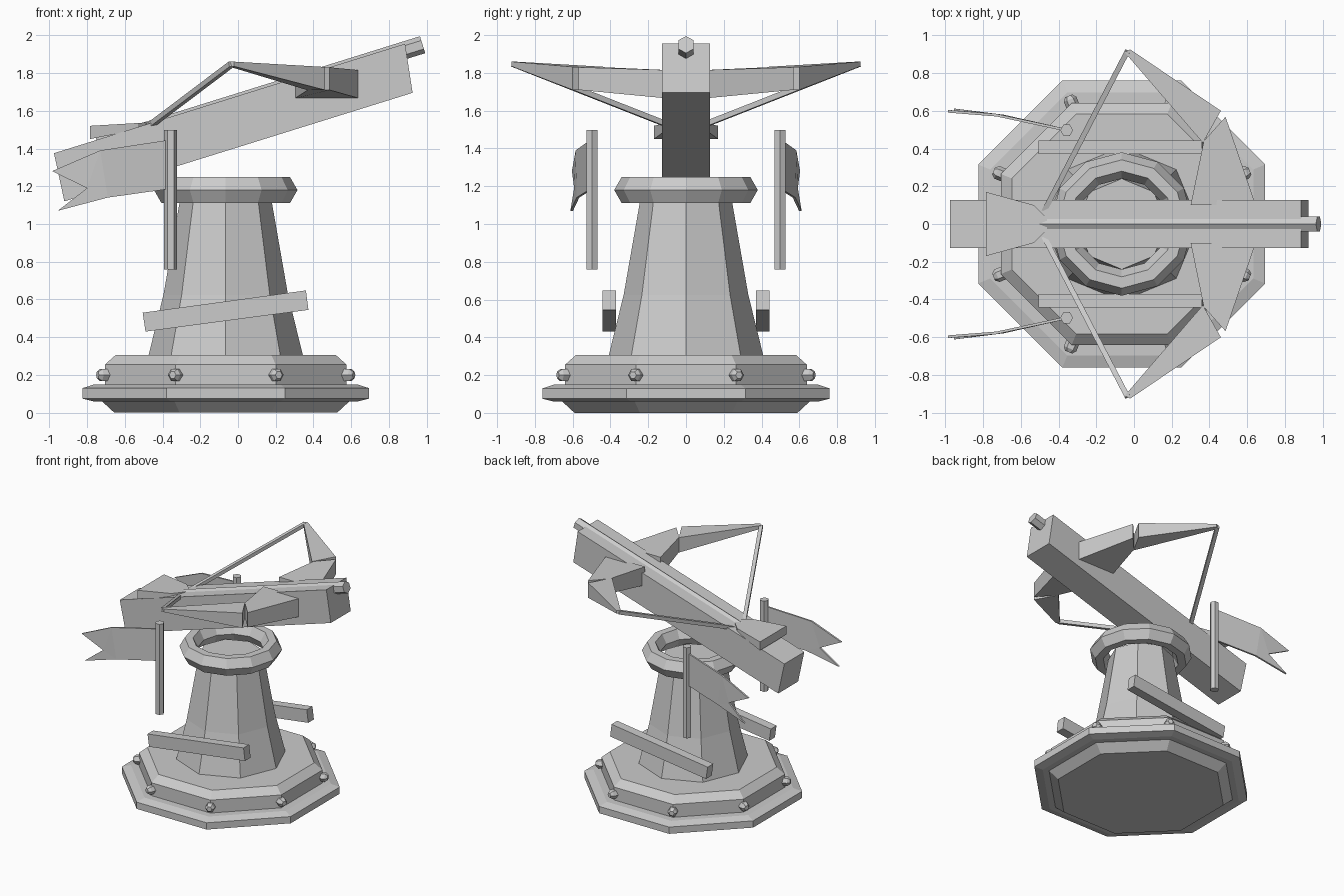
import bpy, bmesh, math
from mathutils import Vector, Matrix

if "Cube" in bpy.data.objects:
    bpy.data.objects.remove(bpy.data.objects["Cube"])

grey = bpy.data.materials.new("plain grey")
grey.diffuse_color = (0.6, 0.6, 0.6, 1)
grey.use_nodes = True
grey.node_tree.nodes["Principled BSDF"].inputs["Base Color"].default_value = grey.diffuse_color
CX = -0.065                      # axis of the base and tower
TILT = math.atan2(0.58, 1.86)    # upward tilt of the weapon


def finish(name, bm):
    bmesh.ops.recalc_face_normals(bm, faces=bm.faces)
    me = bpy.data.meshes.new(name)
    bm.to_mesh(me)
    bm.free()
    me.materials.append(grey)
    ob = bpy.data.objects.new(name, me)
    bpy.context.collection.objects.link(ob)
    return ob


def loft(name, rings, closed=False):
    """Bridge equal-sized rings of points; cap the ends or close the loop."""
    bm = bmesh.new()
    vs = [[bm.verts.new(p) for p in r] for r in rings]
    n = len(vs[0])
    pairs = list(zip(vs, vs[1:])) + ([(vs[-1], vs[0])] if closed else [])
    for a, b in pairs:
        for i in range(n):
            j = (i + 1) % n
            bm.faces.new((a[i], a[j], b[j], b[i]))
    if not closed:
        bm.faces.new(vs[0])
        bm.faces.new(vs[-1])
    return finish(name, bm)


def ring(r, z, n, phase=0.0):
    return [(CX + r * math.cos(phase + math.tau * i / n),
             r * math.sin(phase + math.tau * i / n), z) for i in range(n)]


def rod(name, a, b, r, n, phase=0.0, r2=None):
    """Straight prism between two points, with an upright cross-section."""
    a, b = Vector(a), Vector(b)
    d = (b - a).normalized()
    ref = Vector((0, 0, 1)) if abs(d.z) < 0.9 else Vector((1, 0, 0))
    u = (ref - d * ref.dot(d)).normalized()
    w = d.cross(u)
    dirs = [u * math.cos(phase + math.tau * i / n) + w * math.sin(phase + math.tau * i / n)
            for i in range(n)]
    return loft(name, [[a + v * r for v in dirs], [b + v * (r2 or r) for v in dirs]])


def slab(name, outline, y0, y1):
    """Side outline (x, z) extruded between two y values."""
    return loft(name, [[(x, y, z) for x, z in outline] for y in (y0, y1)])


# Stepped octagonal base (apothem, height)
k = 1 / math.cos(math.pi / 8)
base = [(.59, 0), (.655, .06), (.70, .06), (.76, .075), (.76, .13), (.697, .15),
        (.64, .15), (.64, .255), (.582, .307)]
loft("base", [ring(r * k, z, 8, math.pi / 8) for r, z in base])

# Bolt heads on the corners of the base
for i in range(8):
    a = math.pi / 8 + i * math.pi / 4
    p = [(CX + r * math.cos(a), r * math.sin(a), .2) for r in (.66, .715, .735)]
    rod(f"bolt_{i}", p[0], p[1], .036, 6, math.pi / 6)
    rod(f"bolt_cap_{i}", p[1], p[2], .036, 6, math.pi / 6, .02)

# Tapered tower and its collar
loft("tower", [ring(r, z, 8) for r, z in ((.41, .3), (.33, .625), (.24, 1.14))])
collar = [(.38, 1.18), (.34, 1.25), (.28, 1.25), (.24, 1.18), (.28, 1.11), (.34, 1.11)]
loft("collar", [ring(r, z, 12) for r, z in collar], closed=True)

# Weapon stock and the bolt lying in it
slab("stock", [(-.975, 1.375), (.885, 1.955), (.925, 1.695), (-.92, 1.12)], -.128, .128)
tip = Vector((.978, 0, 1.95))
axis = Vector((math.cos(TILT), 0, math.sin(TILT)))
rod("bolt_shaft", tip - axis * 1.80, tip, .047, 6)

# Flared tail of the bolt (x, half width, bottom, top)
tail = [(-.785, .17, 1.45, 1.52), (-.53, .10, 1.50, 1.535), (-.46, .03, 1.52, 1.54)]
loft("bolt_tail", [[(x, -w, b), (x, w, b), (x, w, t), (x, -w, t)] for x, w, b, t in tail])

# Mirrored parts
flag_top = [(-.375, .50, 1.445), (-.73, .58, 1.39), (-.985, .603, 1.28)]
for side, s in (("left", 1), ("right", -1)):
    # side beams by the tower
    slab(f"side_beam_{side}", [(-.505, .53), (.36, .648), (.373, .545), (-.49, .43)],
         s * .37, s * .443)

    # flag pole
    rod(f"flag_pole_{side}", (-.357, s * .497, .76), (-.357, s * .497, 1.497), .034, 6)

    # swallow-tailed flag, bent away from the tower
    bm = bmesh.new()
    pts = [(-.37, .50, 1.445), (-.73, .577, 1.39), (-.985, .597, 1.28), (-.80, .585, 1.19),
           (-.955, .605, 1.07), (-.69, .572, 1.14), (-.37, .50, 1.185)]
    layers = [[bm.verts.new((x, s * (y + o), z)) for x, y, z in pts] for o in (-.007, .007)]
    for v in layers:
        for f in ((0, 1, 5, 6), (1, 3, 5), (1, 2, 3), (3, 4, 5)):
            bm.faces.new([v[i] for i in f])
    for i in range(7):
        j = (i + 1) % 7
        bm.faces.new((layers[0][i], layers[0][j], layers[1][j], layers[1][i]))
    finish(f"flag_{side}", bm)

    # bow limb: root, joint and tip sections (inner xy, outer xy, bottom, top)
    def section(inner, outer, b, t):
        (x0, y0), (x1, y1) = inner, outer
        return [(x0, s * y0, b), (x1, s * y1, b), (x1, s * y1, t), (x0, s * y0, t)]
    loft(f"limb_inner_{side}", [section((.30, .10), (.645, .10), 1.665, 1.815),
                                section((.37, .44), (.485, .568), 1.71, 1.83)])
    loft(f"limb_outer_{side}", [section((.365, .43), (.46, .60), 1.71, 1.832),
                                section((-.05, .91), (-.02, .925), 1.835, 1.86)])

    # bow string
    rod(f"string_{side}", (-.475, s * .07, 1.515), (-.035, s * .915, 1.847), .02, 4, math.pi / 4)
